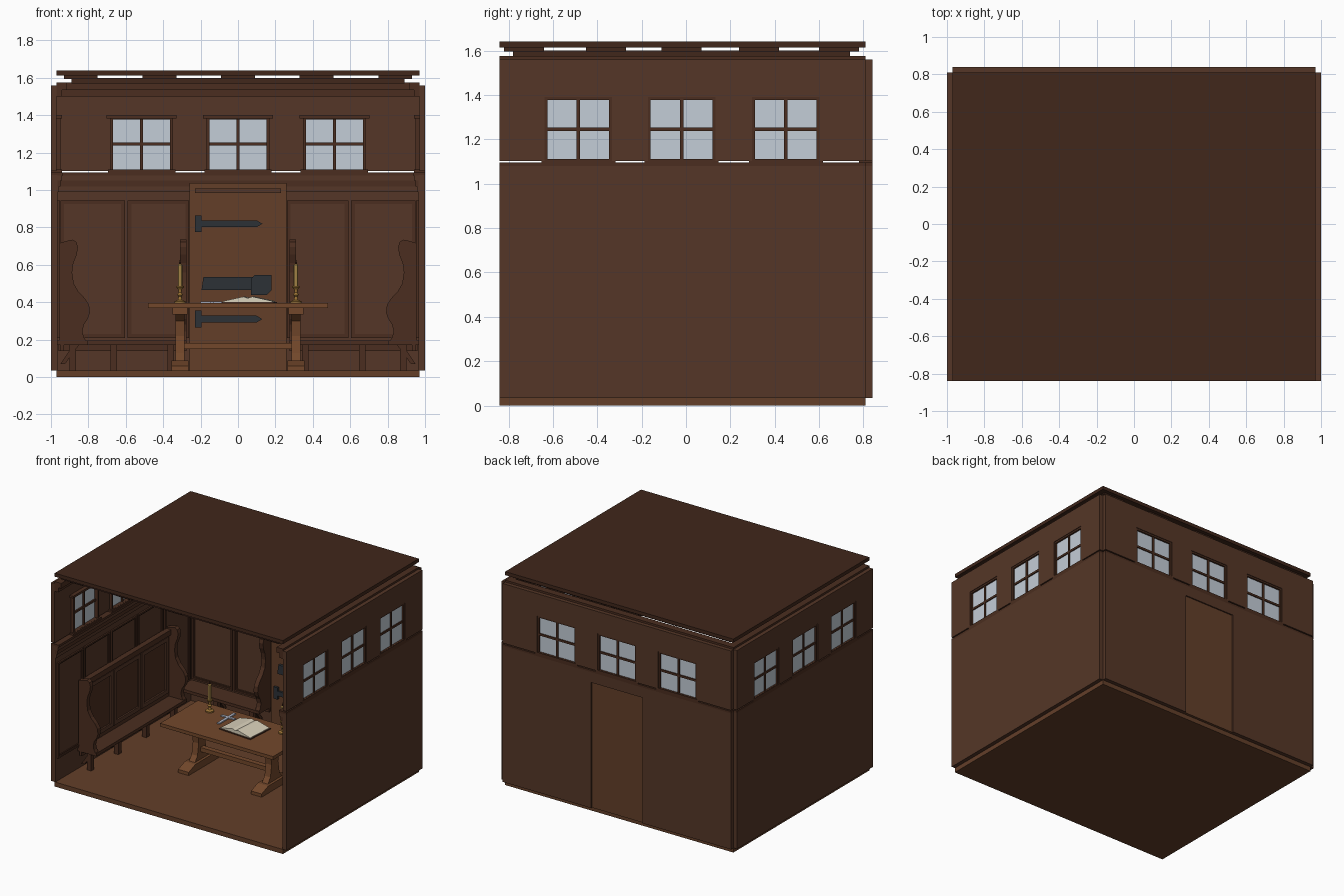
import bpy, bmesh
from math import cos, sin, pi, radians
from mathutils import Matrix

if "Cube" in bpy.data.objects:
    bpy.data.objects.remove(bpy.data.objects["Cube"])

def mat(name, r, g, b):
    m = bpy.data.materials.new(name)
    m.diffuse_color = (r, g, b, 1)
    m.use_nodes = True
    m.node_tree.nodes["Principled BSDF"].inputs["Base Color"].default_value = m.diffuse_color
    return m

WALL = mat("wall_wood", .09, .037, .02)
TRIM = mat("trim_wood", .07, .027, .014)
ROOF = mat("roof_wood", .052, .02, .011)
FLOOR = mat("floor_wood", .125, .049, .022)
TABLE = mat("table_wood", .17, .064, .024)
IRON = mat("iron", .025, .031, .037)
GLASS = mat("glass", .55, .61, .68)
BRASS = mat("brass", .33, .17, .035)
WAX = mat("wax", .6, .38, .1)
PAPER = mat("paper", .7, .64, .5)
SILVER = mat("silver", .45, .48, .58)

def finish(bm, name, m):
    bmesh.ops.recalc_face_normals(bm, faces=bm.faces)
    me = bpy.data.meshes.new(name)
    bm.to_mesh(me)
    bm.free()
    me.materials.append(m)
    ob = bpy.data.objects.new(name, me)
    bpy.context.collection.objects.link(ob)
    return ob

def box(name, x0, x1, y0, y1, z0, z1, m):
    bm = bmesh.new()
    bmesh.ops.create_cube(bm, size=1)
    for v in bm.verts:
        v.co = ((x0 + x1) / 2 + v.co.x * (x1 - x0), (y0 + y1) / 2 + v.co.y * (y1 - y0),
                (z0 + z1) / 2 + v.co.z * (z1 - z0))
    return finish(bm, name, m)

# Wall coordinates: u runs along the wall, d is the distance into the room
def place(wall, u, d, z):
    return {"back": (u, .81 - d, z), "left": (-.97 + d, u, z), "right": (.97 - d, u, z)}[wall]

def wbox(name, wall, u0, u1, d0, d1, z0, z1, m):
    a, b = place(wall, u0, d0, z0), place(wall, u1, d1, z1)
    lo, hi = [min(p) for p in zip(a, b)], [max(p) for p in zip(a, b)]
    return box(wall + "_" + name, lo[0], hi[0], lo[1], hi[1], lo[2], hi[2], m)

def prism(name, pts, f, t0, t1, m):
    bm = bmesh.new()
    a = [bm.verts.new(f(t0, *p)) for p in pts]
    b = [bm.verts.new(f(t1, *p)) for p in pts]
    bm.faces.new(a)
    bm.faces.new(b)
    n = len(pts)
    for i in range(n):
        bm.faces.new((a[i], a[(i + 1) % n], b[(i + 1) % n], b[i]))
    return finish(bm, name, m)

def lathe(name, prof, x, y, m, n=16):
    bm = bmesh.new()
    rings = [[bm.verts.new((x + r * cos(2 * pi * i / n), y + r * sin(2 * pi * i / n), z))
              for i in range(n)] for r, z in prof]
    for a, b in zip(rings, rings[1:]):
        for i in range(n):
            bm.faces.new((a[i], a[(i + 1) % n], b[(i + 1) % n], b[i]))
    bm.faces.new(rings[0])
    bm.faces.new(rings[-1])
    ob = finish(bm, name, m)
    bpy.context.view_layer.objects.active = ob
    ob.select_set(True)
    bpy.ops.object.shade_smooth_by_angle()
    ob.select_set(False)

def frame(name, wall, u0, u1, z0, z1, w, d0, d1, m):
    wbox(name + "_bottom", wall, u0, u1, d0, d1, z0, z0 + w, m)
    wbox(name + "_top", wall, u0, u1, d0, d1, z1 - w, z1, m)
    wbox(name + "_side_a", wall, u0, u0 + w, d0, d1, z0 + w, z1 - w, m)
    wbox(name + "_side_b", wall, u1 - w, u1, d0, d1, z0 + w, z1 - w, m)

def panel(name, wall, u0, u1, z0, z1, d):
    frame(name + "_moulding", wall, u0, u1, z0, z1, .012, d, d + .012, TRIM)
    frame(name + "_inner_moulding", wall, u0 + .012, u1 - .012, z0 + .012, z1 - .012, .008, d, d + .006, TRIM)

# Floor and roof
box("floor", -.97, .97, -.84, .81, 0, .035, FLOOR)
box("roof", -.97, .97, -.84, .81, 1.613, 1.64, ROOF)

# Ceiling beams and the small blocks that carry the roof
xs = [-.84, -.42, 0, .42, .84]
ys = [-.73, -.36, -.02, .33, .69]
for x in xs:
    box("long_beam", x - .05, x + .05, -.78, .74, 1.57, 1.6, ROOF)
    for y in ys:
        box("beam_block", x - .09, x + .09, y - .09, y + .09, 1.595, 1.614, ROOF)
for y in ys:
    box("cross_beam", -.89, .89, y - .05, y + .05, 1.571, 1.599, ROOF)

# Walls, windows, rails and wainscot
for wall in ("back", "left", "right"):
    back = wall == "back"
    a, b = (-.97, .97) if back else (-.84, .81)
    cs = (-.515, 0, .515) if back else (-.485, -.02, .45)
    h = .165 if back else .152
    if back:
        wbox("lower_wall_a", wall, a, -.22, -.03, 0.005, .035, 1.08, WALL)
        wbox("lower_wall_b", wall, .22, b, -.03, 0.005, .035, 1.08, WALL)
        wbox("wall_over_door", wall, -.22, .22, -.03, .005, 1.0, 1.08, WALL)
    else:
        wbox("lower_wall", wall, a, b, -.03, .005, .035, 1.08, WALL)
    wbox("rail_cap", wall, a, b, -.03, .035, 1.078, 1.095, TRIM)
    wbox("upper_rail", wall, a, b, 0, .028, 1.05, 1.08, WALL)
    wbox("middle_rail", wall, a, b, 0, .022, 1.02, 1.05, TRIM)
    wbox("lower_rail", wall, a, b, 0, .014, .99, 1.02, WALL)
    wbox("window_header", wall, a, b, -.03, 0, 1.39, 1.56, WALL)
    edges = [a] + [e for c in cs for e in (c - h, c + h)] + [b]
    for i in range(0, 8, 2):
        wbox("window_pier", wall, edges[i], edges[i + 1], -.03, 0, 1.103, 1.39, WALL)
    for c in cs:
        wbox("window_glass", wall, c - h, c + h, -.012, -.006, 1.11, 1.388, GLASS)
        frame("window_frame", wall, c - h - .003, c + h + .003, 1.095, 1.393, .016, -.025, .02, TRIM)
        wbox("window_mullion", wall, c - .008, c + .008, -.02, .005, 1.11, 1.38, TRIM)
        wbox("window_bar", wall, c - h, c + h, -.02, .005, 1.238, 1.254, TRIM)
        wbox("window_head", wall, c - h - .022, c + h + .022, 0, .03, 1.383, 1.4, TRIM)
        wbox("window_sill", wall, c - h - .015, c + h + .015, -.03, .03, 1.085, 1.11, TRIM)
    wbox("lower_crown", wall, a, b, 0, .03, 1.5, 1.535, TRIM)
    wbox("upper_crown", wall, a, b, 0, .055, 1.535, 1.575, TRIM)
    # Wainscot panels
    if back:
        cuts = [(-.95, -.605), (-.59, -.262), (.262, .59), (.605, .95)]
    else:
        cuts = [(-.82 + .325 * i, -.51 + .325 * i) for i in range(5)]
    for u0, u1 in cuts:
        panel("wainscot", wall, u0, u1, .21, .945, .005)

# Door with strap hinges and lock
box("door_outer", -.22, .22, .79, .83, .035, 1.0, FLOOR)
box("door", -.26, .26, .775, .805, .035, 1.037, FLOOR)
box("door_batten", -.23, .23, .765, .776, .985, 1.008, WALL)
strap = [(-.2, -.018), (.1, -.018), (.13, 0), (.1, .018), (-.2, .018)]
for z in (.31, .82):
    prism("hinge_strap", strap, lambda t, x, dz, z=z: (x, t, z + dz), .76, .776, IRON)
    box("hinge_plate", -.23, -.195, .757, .776, z - .045, z + .045, IRON)
prism("lock_bar", [(-.195, .465), (.09, .465), (.09, .535), (-.185, .535)],
      lambda t, x, z: (x, t, z), .755, .776, IRON)
prism("lock_box", [(.07, .44), (.155, .44), (.18, .465), (.18, .545), (.09, .545), (.07, .525)],
      lambda t, x, z: (x, t, z), .745, .776, IRON)

# Scroll ended benches
SCROLL = [(.012, .19), (.012, .715), (.05, .727), (.085, .735), (.106, .722), (.114, .695), (.108, .655),
          (.09, .61), (.083, .56), (.092, .5), (.118, .455), (.152, .42), (.174, .385), (.178, .345),
          (.166, .31), (.146, .28), (.138, .245), (.145, .215), (.16, .19)]

def scroll(wall, u0, u1):
    prism(wall + "_bench_end", SCROLL, lambda t, d, z: place(wall, t, d, z), u0, u1, TRIM)

def bench(wall, u0, u1, legs, d):
    wbox("bench_seat", wall, u0, u1, .005, .165, .172, .195, TRIM)
    wbox("bench_apron", wall, u0, u1, .02, .04, .14, .172, TRIM)
    for u in legs:
        wbox("bench_leg", wall, u - .018, u + .018, d, d + .035, .035, .175, TRIM)
        prism(wall + "_bench_brace", [(.02, .07), (.045, .07), (.12, .172), (.09, .172)],
              lambda t, dd, z: place(wall, t, dd, z), u - .015, u + .015, TRIM)

for wall in ("left", "right"):
    bench(wall, -.57, .53, (-.53, -.2, .14, .48), .07)
    scroll(wall, -.57, -.535)
    scroll(wall, .495, .53)
    wbox("bench_back", wall, -.535, .495, .014, .035, .19, .69, TRIM)
    wbox("bench_top_rail", wall, -.535, .495, .012, .055, .67, .71, TRIM)
    for i in range(3):
        u = -.52 + i * .337
        frame("bench_back_panel", wall, u, u + .325, .23, .66, .03, .035, .047, WALL)
for s in (-1, 1):
    u0, u1 = sorted((s * .96, s * .275))
    bench("back", u0, u1, (s * .36, s * .665), .1)
    scroll("back", *sorted((s * .275, s * .31)))

# Trestle table
box("table_top", -.48, .48, -.26, .2, .37, .396, TABLE)
box("table_stretcher", -.29, .29, -.05, -.01, .15, .182, TABLE)
POST = [(-.09, .335), (-.05, .3), (-.04, .22), (-.055, .13), (-.1, .07)]
FOOT = [(-.19, .035), (-.19, .06), (-.11, .09), (.11, .09), (.19, .06), (.19, .035)]
for s in (-1, 1):
    x = s * .31
    f = lambda t, y, z: (t, y - .03, z)
    prism("trestle_post", POST + [(-y, z) for y, z in reversed(POST)], f, x - .025, x + .025, TABLE)
    prism("trestle_foot", FOOT, f, x - .045, x + .045, TABLE)
    box("trestle_cap", x - .04, x + .04, -.2, .14, .335, .371, TABLE)

# Candlesticks
for x in (-.31, .31):
    lathe("candlestick", [(.03, .396), (.03, .405), (.012, .412), (.008, .43), (.015, .44), (.008, .452),
                          (.01, .468), (.02, .48), (.02, .488)], x, .1, BRASS)
    lathe("candle", [(.012, .485), (.012, .6), (.006, .604)], x, .1, WAX, 12)
    lathe("candle_wick", [(.003, .6), (.005, .61), (.001, .628)], x, .1, TRIM, 6)

# Open book and cross on the table
turn = Matrix.Translation((.06, 0, .396)) @ Matrix.Rotation(radians(-4), 4, 'Z')
cover = prism("book_cover", [(-.14, 0), (.14, 0), (.14, .006), (-.14, .006)],
              lambda t, x, z: (x, t, z), -.115, .115, TRIM)
pages = prism("book_pages", [(-.132, .006), (.132, .006), (.132, .01), (.07, .024), (.025, .034), (0, .026),
                             (-.025, .034), (-.07, .024), (-.132, .01)],
              lambda t, x, z: (x, t, z), -.107, .107, PAPER)
for ob in (cover, pages):
    ob.matrix_world = turn
box("cross_upright", -.15, -.13, -.04, .16, .396, .405, SILVER)
box("cross_arm", -.2, -.085, .075, .095, .396, .404, SILVER)
